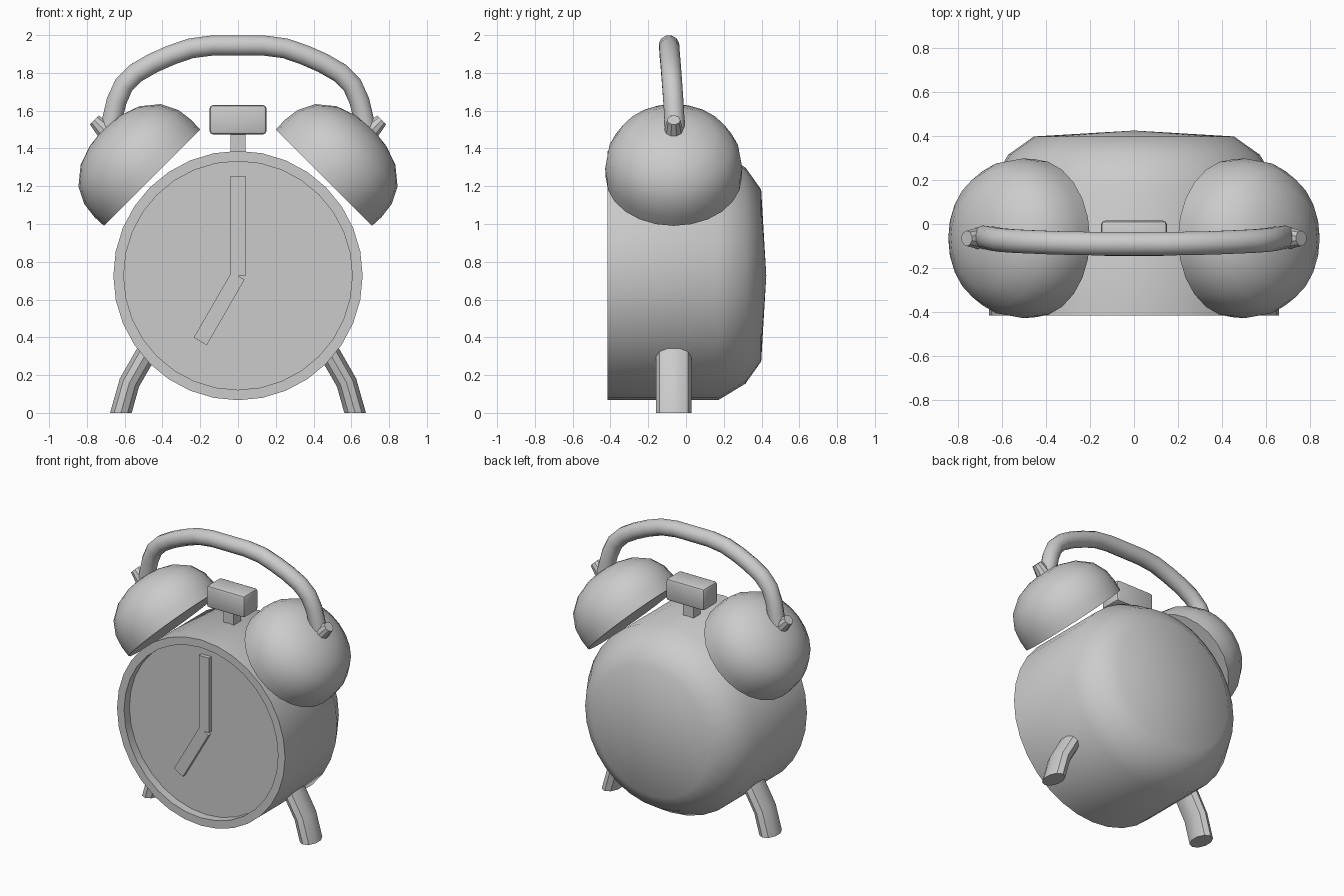
import bpy, bmesh, math
from mathutils import Vector

if "Cube" in bpy.data.objects:
    bpy.data.objects.remove(bpy.data.objects["Cube"])

YC = -0.065  # depth of bells, legs and button


def finish(name, bm, angle=35):
    bmesh.ops.remove_doubles(bm, verts=bm.verts, dist=1e-5)
    bmesh.ops.recalc_face_normals(bm, faces=bm.faces)
    me = bpy.data.meshes.new(name)
    bm.to_mesh(me)
    bm.free()
    ob = bpy.data.objects.new(name, me)
    bpy.context.collection.objects.link(ob)
    bpy.ops.object.select_all(action='DESELECT')
    ob.select_set(True)
    bpy.context.view_layer.objects.active = ob
    bpy.ops.object.shade_smooth_by_angle(angle=math.radians(angle))
    return ob


def skin(bm, rings):
    for a, b in zip(rings, rings[1:]):
        n = len(a)
        for i in range(n):
            bm.faces.new((a[i], a[(i + 1) % n], b[(i + 1) % n], b[i]))


def lathe(name, profile, origin, axis, sides):
    """Revolve (radius, distance) points about an axis in the xz plane or along y."""
    bm = bmesh.new()
    axis = Vector(axis).normalized()
    u = Vector((0, 0, 1)) if abs(axis.y) > 0.9 else Vector((0, 1, 0))
    v = axis.cross(u)
    rings = []
    for r, t in profile:
        ring = []
        for i in range(sides):
            a = math.tau * i / sides
            ring.append(bm.verts.new(Vector(origin) + axis * t + (u * math.cos(a) + v * math.sin(a)) * r))
        rings.append(ring)
    skin(bm, rings)
    return finish(name, bm)


def tube(name, path, r_in, r_y, sides, cut_floor=False):
    """Sweep an ellipse along a path; r_y is its half width in depth."""
    bm = bmesh.new()
    pts = [Vector(p) for p in path]
    rings = []
    for k, p in enumerate(pts):
        d0 = (p - pts[max(k - 1, 0)]).normalized()
        d1 = (pts[min(k + 1, len(pts) - 1)] - p).normalized()
        t = (d0 + d1).normalized()
        n = t.cross(Vector((0, 1, 0))).normalized()
        b = n.cross(t)
        ring = []
        for i in range(sides):
            a = math.tau * (i + 0.5) / sides
            ring.append(bm.verts.new(p + n * r_in * math.cos(a) + b * r_y * math.sin(a)))
        rings.append(ring)
    skin(bm, rings)
    bm.faces.new(rings[0])
    bm.faces.new(rings[-1])
    if cut_floor:
        geom = bm.verts[:] + bm.edges[:] + bm.faces[:]
        bmesh.ops.bisect_plane(bm, geom=geom, plane_co=(0, 0, 0), plane_no=(0, 0, 1), clear_inner=True)
        bmesh.ops.holes_fill(bm, edges=[e for e in bm.edges if e.is_boundary])
    return finish(name, bm)


def box(name, center, size, bevel=0.0, pivot_angle=None):
    bm = bmesh.new()
    bmesh.ops.create_cube(bm, size=1)
    bmesh.ops.scale(bm, vec=size, verts=bm.verts)
    if bevel:
        bmesh.ops.bevel(bm, geom=bm.edges[:], offset=bevel, segments=2, profile=0.5, affect='EDGES')
    bmesh.ops.translate(bm, vec=center, verts=bm.verts)
    return finish(name, bm)


# Case with raised front rim, recessed dial and rounded back
lathe("clock_case",
      [(0, -0.355), (0.605, -0.355), (0.605, -0.415), (0.66, -0.415), (0.66, 0.17),
       (0.572, 0.315), (0.455, 0.398), (0, 0.425)],
      (0, 0, 0.727), (0, 1, 0), 32)

# Hands
for name, length, turn in (("minute_hand", 0.53, 0), ("hour_hand", 0.40, math.radians(210))):
    hand = box(name, (0, 0, length / 2), (0.08, 0.03, length))
    hand.location = (0, -0.368, 0.725)
    hand.rotation_euler = (0, turn, 0)

# Bells, their knobs and the legs on both sides
for s, side in ((-1, "left"), (1, "right")):
    base, axis = (s * 0.455, YC, 1.245), (s, 0, 1)
    lathe(side + "_bell",
          [(0, 0), (0.36, 0), (0.363, 0.07), (0.352, 0.155), (0.308, 0.243),
           (0.22, 0.315), (0.115, 0.352), (0, 0.365)], base, axis, 24)
    lathe(side + "_bell_knob", [(0, 0.33), (0.055, 0.33), (0.035, 0.432), (0, 0.432)], base, axis, 10)
    tube(side + "_leg", [(s * x, YC, z) for x, z in
                         ((0.647, -0.1), (0.62, 0), (0.575, 0.16), (0.42, 0.43))],
         0.058, 0.093, 10, cut_floor=True)

# Carrying handle
half = [(0.135, -0.09, 1.945), (0.25, -0.088, 1.93), (0.352, -0.086, 1.895), (0.45, -0.082, 1.852),
        (0.54, -0.078, 1.80), (0.605, -0.073, 1.735), (0.643, -0.067, 1.65), (0.663, -0.062, 1.565),
        (0.685, -0.06, 1.47)]
tube("handle", [(-x, y, z) for x, y, z in reversed(half)] + half, 0.055, 0.055, 12)

# Alarm button on its stem
box("alarm_button", (0, YC, 1.552), (0.30, 0.16, 0.156), bevel=0.018)
box("button_stem", (0, YC, 1.425), (0.08, 0.08, 0.13))
